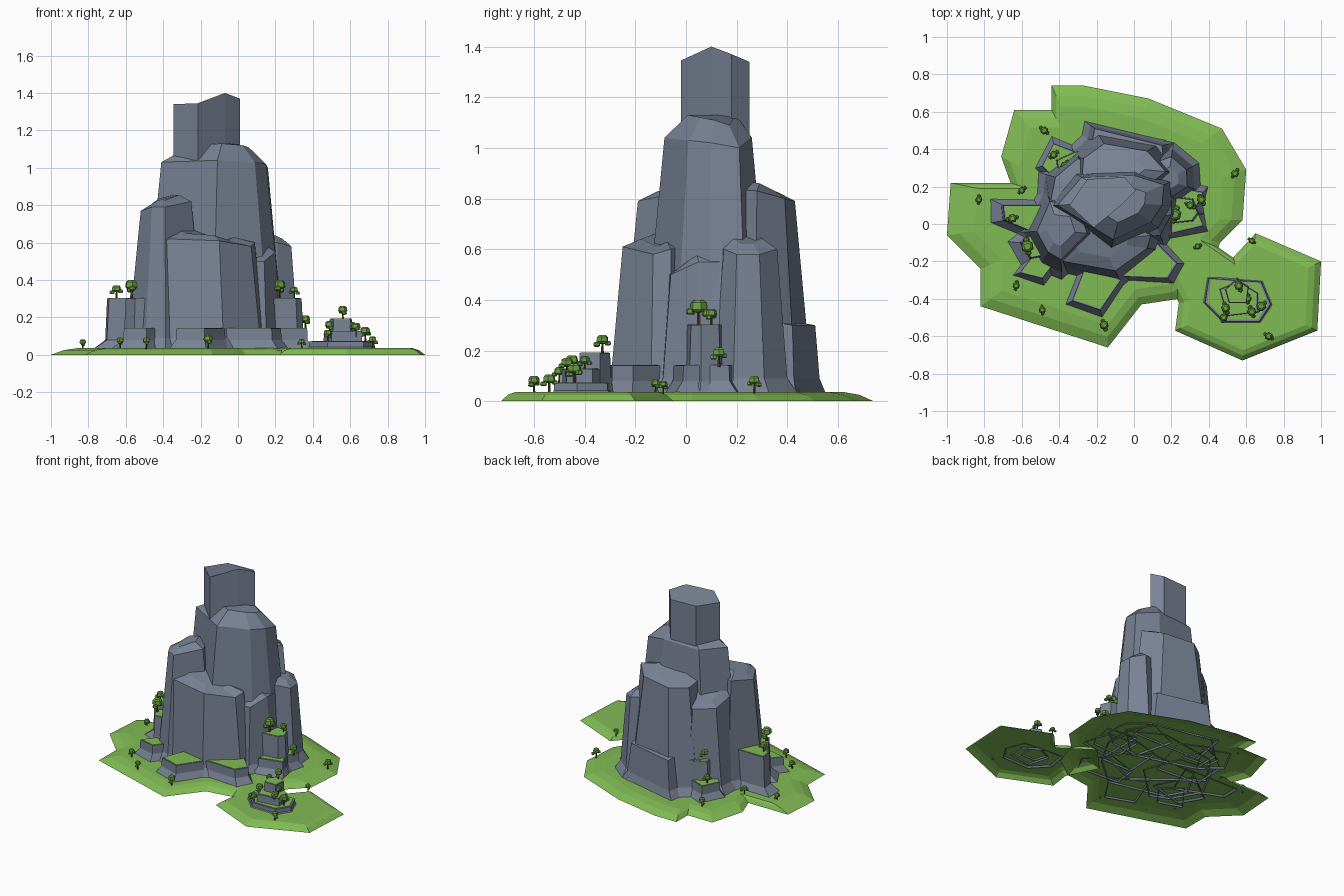
import bpy, math, random

if "Cube" in bpy.data.objects:
    bpy.data.objects.remove(bpy.data.objects["Cube"])
random.seed(4)


def material(name, col):
    m = bpy.data.materials.new(name)
    m.diffuse_color = (*col, 1)
    m.use_nodes = True
    m.node_tree.nodes["Principled BSDF"].inputs["Base Color"].default_value = m.diffuse_color
    return m


ROCK = material("rock", (0.19, 0.225, 0.30))
GRASS = material("grass", (0.22, 0.50, 0.09))
LEAF = material("leaf", (0.15, 0.36, 0.055))
BARK = material("bark", (0.12, 0.055, 0.035))


def loft(verts, faces, rings):
    """Stack equal-length rings, capped on top, open below."""
    start, n = len(verts), len(rings[0])
    for r in rings:
        verts.extend(r)
    for k in range(len(rings) - 1):
        a, b = start + k * n, start + (k + 1) * n
        for i in range(n):
            j = (i + 1) % n
            faces.append((a + i, a + j, b + j, b + i))
    faces.append(tuple(range(len(verts) - n, len(verts))))


def make(name, verts, faces, mat):
    me = bpy.data.meshes.new(name)
    me.from_pydata(verts, [], faces)
    me.materials.append(mat)
    ob = bpy.data.objects.new(name, me)
    bpy.context.collection.objects.link(ob)
    return ob


def ccw(pts):
    area = sum(p[0] * q[1] - q[0] * p[1] for p, q in zip(pts, pts[1:] + pts[:1]))
    return pts if area > 0 else pts[::-1]


def centre(pts):
    return sum(p[0] for p in pts) / len(pts), sum(p[1] for p in pts) / len(pts)


def column(name, pts, lean=0.1, rise=0.05, skirt=0.045, foot=0.09, bottom=0.025):
    """Faceted pillar: flared foot, leaning walls, chamfered crown."""
    pts = ccw(pts)
    cx, cy = centre(pts)

    def out(p, d, z):
        l = math.hypot(p[0] - cx, p[1] - cy) or 1
        return (p[0] + (p[0] - cx) / l * d, p[1] + (p[1] - cy) / l * d, z)

    rings = []
    if skirt:
        rings.append([out(p, lean * (p[2] - foot) + skirt, bottom) for p in pts])
    rings.append([out(p, lean * (p[2] - foot), foot) for p in pts])
    rings.append(pts)
    if rise:
        rings.append([(cx + (p[0] - cx) * 0.55, cy + (p[1] - cy) * 0.55, p[2] + rise) for p in pts])
    v, f = [], []
    loft(v, f, rings)
    make(name, v, f, ROCK)


def ledge(name, pts, z, skirt=0.045, foot=0.08):
    """Flat-topped block with a grass cap."""
    pts = ccw(pts)
    column(name, [(x, y, z) for x, y in pts], 0.05, 0, skirt, min(foot, z * 0.6))
    v, f = [], []
    cx, cy = centre(pts)
    inner = [(cx + (x - cx) * 0.93, cy + (y - cy) * 0.93) for x, y in pts]
    loft(v, f, [[(x, y, z) for x, y in inner], [(x, y, z + 0.003) for x, y in inner]])
    make(name + "_grass", v, f, GRASS)


def island(name, pts, c):
    pts = ccw(pts)
    rings = [[(c[0] + (x - c[0]) * s, c[1] + (y - c[1]) * s, z) for x, y in pts]
             for s, z in ((1, 0), (0.92, 0.025), (0.83, 0.036))]
    v, f = [], []
    loft(v, f, rings)
    make(name, v, f, GRASS)


# Grassy ground
island("main_island", [(-.44, .74), (-.27, .74), (.08, .67), (.47, .51), (.60, .29), (.58, .02),
                       (.46, -.10), (.40, -.28), (.24, -.40), (.04, -.43), (-.14, -.66), (-.82, -.44),
                       (-.82, -.24), (-1, -.06), (-.98, .22), (-.66, .22), (-.71, .36), (-.64, .61),
                       (-.44, .61)], (-.15, .05))
island("small_island", [(.22, -.57), (.24, -.42), (.13, -.2), (.3, -.02), (.53, -.18), (.65, -.05),
                        (1, -.2), (.98, -.57), (.58, -.73)], (.6, -.4))

# Main cliff pillars
column("summit_tower", [(-.345, .1, 1.34), (-.215, -.02, 1.345), (-.07, .1, 1.4), (.01, .18, 1.37),
                        (-.05, .25, 1.34), (-.25, .24, 1.34)], 0, 0, 0, 0.8)
column("central_pillar", [(-.41, .1, 1.03), (-.11, -.085, 1.04), (.09, .01, 1.03), (.15, .1, 1.02),
                          (.16, .21, 1.0), (0, .26, 1.04), (-.28, .25, 1.03)], 0.1, 0.09)
column("front_slab", [(-.45, -.1, .64), (-.38, -.2, .62), (-.1, -.25, .61), (.07, -.13, .58),
                      (.09, -.06, .6), (-.1, .05, .62), (-.35, .05, .65)], 0.1, 0.03)
column("left_pillar", [(-.52, -.04, .77), (-.46, -.15, .79), (-.39, -.19, .79), (-.25, -.05, .82),
                       (-.3, .1, .82), (-.45, .12, .8)], 0.1, 0.035)
column("left_back_pillar", [(-.45, .1, .7), (-.42, .25, .64), (-.3, .35, .64), (-.18, .3, .74),
                            (-.25, .1, .75)], 0.1, 0.04)
column("back_pillar", [(-.27, .35, .79), (-.16, .43, .79), (.07, .39, .8), (.17, .28, .83),
                       (0, .15, .84), (-.28, .22, .82)], 0.11, 0.03)
column("right_pillar", [(.08, .12, .62), (.21, .15, .6), (.285, .2, .58), (.28, .29, .58),
                        (.2, .36, .6), (.03, .3, .62)], 0.08, 0.04)
column("right_front_buttress", [(-.02, -.08, .5), (.14, -.06, .5), (.2, .05, .55), (.2, .16, .55),
                                (0, .1, .55)], 0.08, 0.03)
column("back_step", [(-.21, .51, .3), (.15, .42, .3), (.16, .3, .32), (-.25, .3, .32)], 0.14, 0.01)

# Grass-topped ledges around the foot
ledge("left_ledge", [(-.70, .10), (-.69, .02), (-.5, -.06), (-.42, .1)], .30, 0.08)
ledge("left_front_ledge", [(-.60, -.1), (-.55, -.18), (-.4, -.15), (-.48, 0)], .30, 0.08)
ledge("low_left_ledge", [(-.61, -.26), (-.49, -.29), (-.42, -.2), (-.5, -.12)], .14)
ledge("front_ledge", [(-.33, -.41), (-.18, -.46), (-.07, -.3), (-.25, -.2)], .14)
ledge("front_right_ledge", [(-.07, -.28), (.18, -.29), (.23, -.21), (.12, -.1), (-.05, -.15)], .14)
ledge("right_ledge", [(.15, 0), (.31, .02), (.34, .06), (.31, .13), (.15, .15)], .30, 0.03)
ledge("low_right_ledge", [(.2, -.05), (.37, -.01), (.33, .09), (.37, .17), (.2, .2)], .14)
ledge("low_back_ledge", [(-.49, .31), (-.43, .43), (-.3, .38), (-.4, .22)], .14)
ledge("back_ledge", [(-.40, .27), (-.41, .34), (-.3, .39), (-.25, .25)], .28, 0.02)

# Small rock outcrop
ledge("outcrop_base", [(.40, -.29), (.53, -.30), (.68, -.31), (.73, -.43), (.67, -.52), (.48, -.52),
                       (.38, -.42)], .07, 0.02)
ledge("outcrop_middle", [(.46, -.35), (.56, -.31), (.66, -.37), (.66, -.47), (.5, -.49)], .125, 0.01)
ledge("outcrop_top", [(.49, -.35), (.55, -.30), (.61, -.34), (.60, -.42), (.51, -.42)], .19, 0.01)

# Trees: (x, y, ground height, size)
trees = [(-.83, .13, .03, .75), (-.60, .18, .035, .8), (-.48, .5, .035, .9), (.54, .27, .035, .9),
         (.34, -.12, .035, .7), (.63, -.09, .03, .7), (.72, -.6, .035, .9), (-.16, -.54, .035, 1),
         (-.49, -.46, .035, .8), (-.63, -.33, .035, .8), (-.65, .03, .3, 1), (-.57, -.12, .3, 1.4),
         (-.37, .31, .28, 1), (-.43, .37, .14, .9), (.22, .05, .3, 1.4), (.30, .1, .3, .9),
         (.36, .13, .14, 1), (.56, -.33, .19, 1), (.49, -.45, .11, 1), (.48, -.5, .07, .9),
         (.63, -.47, .1, 1), (.68, -.44, .07, 1.1), (.61, -.40, .12, .8)]
lv, lf, tv, tf = [], [], [], []


def ring(x, y, z, r, n, turn=0):
    return [(x + r * math.cos(turn + math.tau * i / n), y + r * math.sin(turn + math.tau * i / n), z)
            for i in range(n)]


for x, y, z, s in trees:
    h = 0.045 * s
    loft(tv, tf, [ring(x, y, z - .005, .006 * s, 5), ring(x, y, z + h, .004 * s, 5)])
    a = random.uniform(0, math.tau)
    # one main clump and two side clumps
    for d, dz, r in ((0, 0, .025), (.024, -.012, .014), (-.023, -.006, .013)):
        px, py, pz, r = x + d * s * math.cos(a), y + d * s * math.sin(a), z + h * .8 + dz * s, r * s
        loft(lv, lf, [ring(px, py, pz + r * k, r * w, 6, a)
                      for k, w in ((0, .05), (.05, .7), (.35, 1), (1.1, .9), (1.4, .55))])
make("tree_trunks", tv, tf, BARK)
make("tree_foliage", lv, lf, LEAF)
